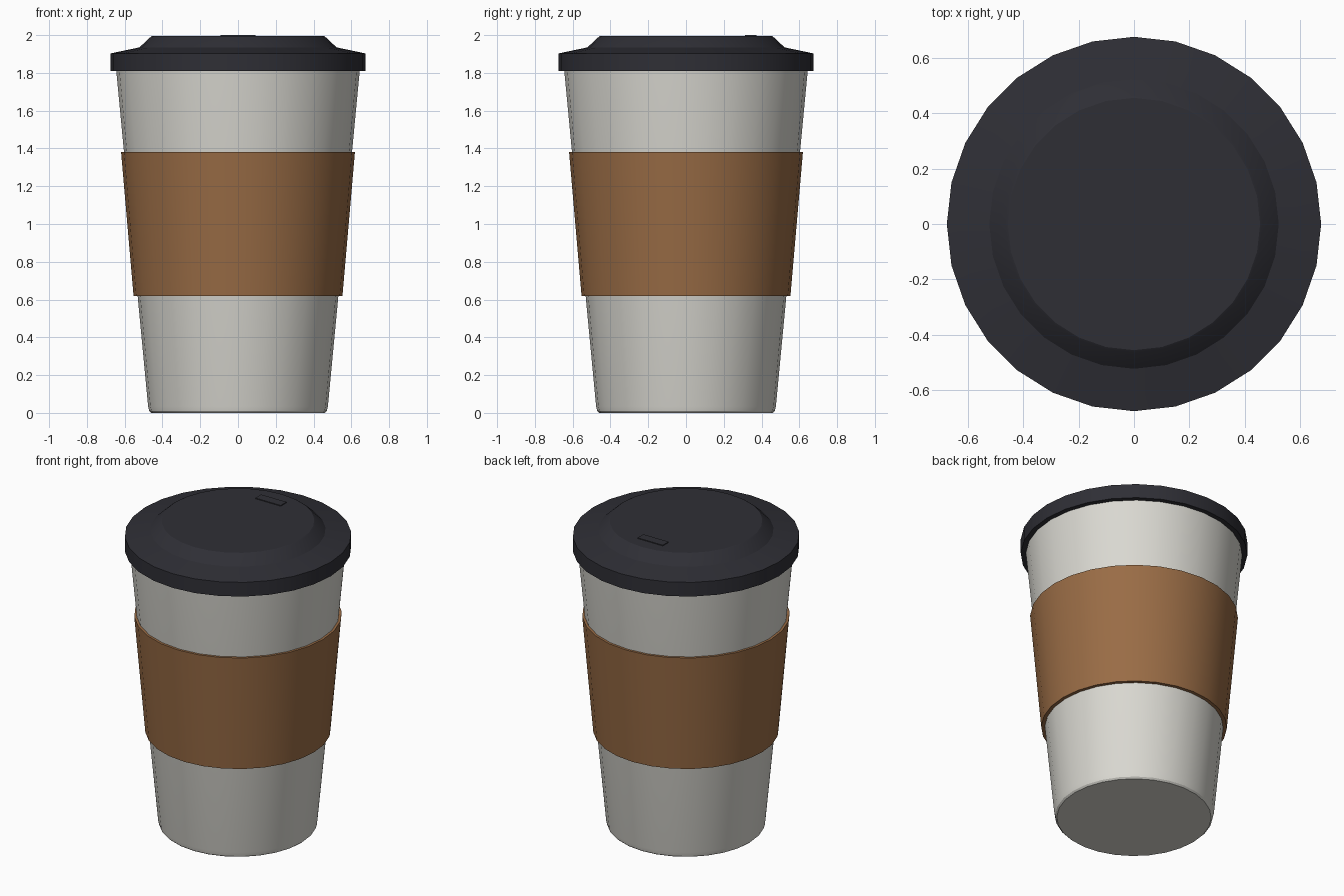
import bpy, bmesh
from math import cos, sin, pi, radians

SIDES = 28

cube = bpy.data.objects.get("Cube")
if cube:
    bpy.data.objects.remove(cube, do_unlink=True)


def material(name, rgb, roughness):
    mat = bpy.data.materials.new(name)
    mat.use_nodes = True
    mat.diffuse_color = (*rgb, 1)
    bsdf = mat.node_tree.nodes["Principled BSDF"]
    bsdf.inputs["Base Color"].default_value = (*rgb, 1)
    bsdf.inputs["Roughness"].default_value = roughness
    return mat


def finish(name, bm, mat):
    bmesh.ops.recalc_face_normals(bm, faces=bm.faces)
    mesh = bpy.data.meshes.new(name)
    bm.to_mesh(mesh)
    bm.free()
    mesh.materials.append(mat)
    obj = bpy.data.objects.new(name, mesh)
    bpy.context.collection.objects.link(obj)
    return obj


def lathe(name, profile, mat, closed=False):
    """Turn (radius, height) points about z; cap the ends or close the loop."""
    bm = bmesh.new()
    rings = []
    for r, z in profile:
        angles = [2 * pi * i / SIDES for i in range(SIDES)]
        rings.append([bm.verts.new((r * cos(a), r * sin(a), z)) for a in angles])
    pairs = list(zip(rings, rings[1:]))
    if closed:
        pairs.append((rings[-1], rings[0]))
    else:
        bm.faces.new(rings[0])
        bm.faces.new(rings[-1])
    for low, high in pairs:
        for i in range(SIDES):
            j = (i + 1) % SIDES
            bm.faces.new((low[i], low[j], high[j], high[i]))
    obj = finish(name, bm, mat)
    bpy.ops.object.select_all(action="DESELECT")
    obj.select_set(True)
    bpy.context.view_layer.objects.active = obj
    bpy.ops.object.shade_smooth_by_angle(angle=radians(30))
    return obj


def box(name, size, centre, mat):
    bm = bmesh.new()
    bmesh.ops.create_cube(bm, size=1)
    bmesh.ops.scale(bm, vec=size, verts=bm.verts)
    bmesh.ops.translate(bm, vec=centre, verts=bm.verts)
    return finish(name, bm, mat)


cup_white = material("warm white", (0.70, 0.69, 0.64), 0.5)
cork_brown = material("cork brown", (0.32, 0.15, 0.06), 0.8)
lid_black = material("charcoal", (0.028, 0.028, 0.036), 0.5)

# Tapered cup with a softened foot
lathe("cup_body", [(0.46, 0), (0.47, 0.01), (0.476, 0.035), (0.65, 1.87)], cup_white)

# Grip sleeve wrapped round the cup
lathe("grip_sleeve", [(0.52, 0.62), (0.553, 0.62), (0.619, 1.38), (0.59, 1.38)],
      cork_brown, closed=True)

# Lid with a straight rim, sloping shoulder and raised flat top
lathe("lid", [(0.62, 1.81), (0.675, 1.81), (0.675, 1.903), (0.522, 1.935),
              (0.463, 1.99), (0.455, 1.995)], lid_black)

# Sip opening marker towards the back of the lid
box("sip_opening", (0.184, 0.06, 0.02), (0, 0.342, 1.99), lid_black)
